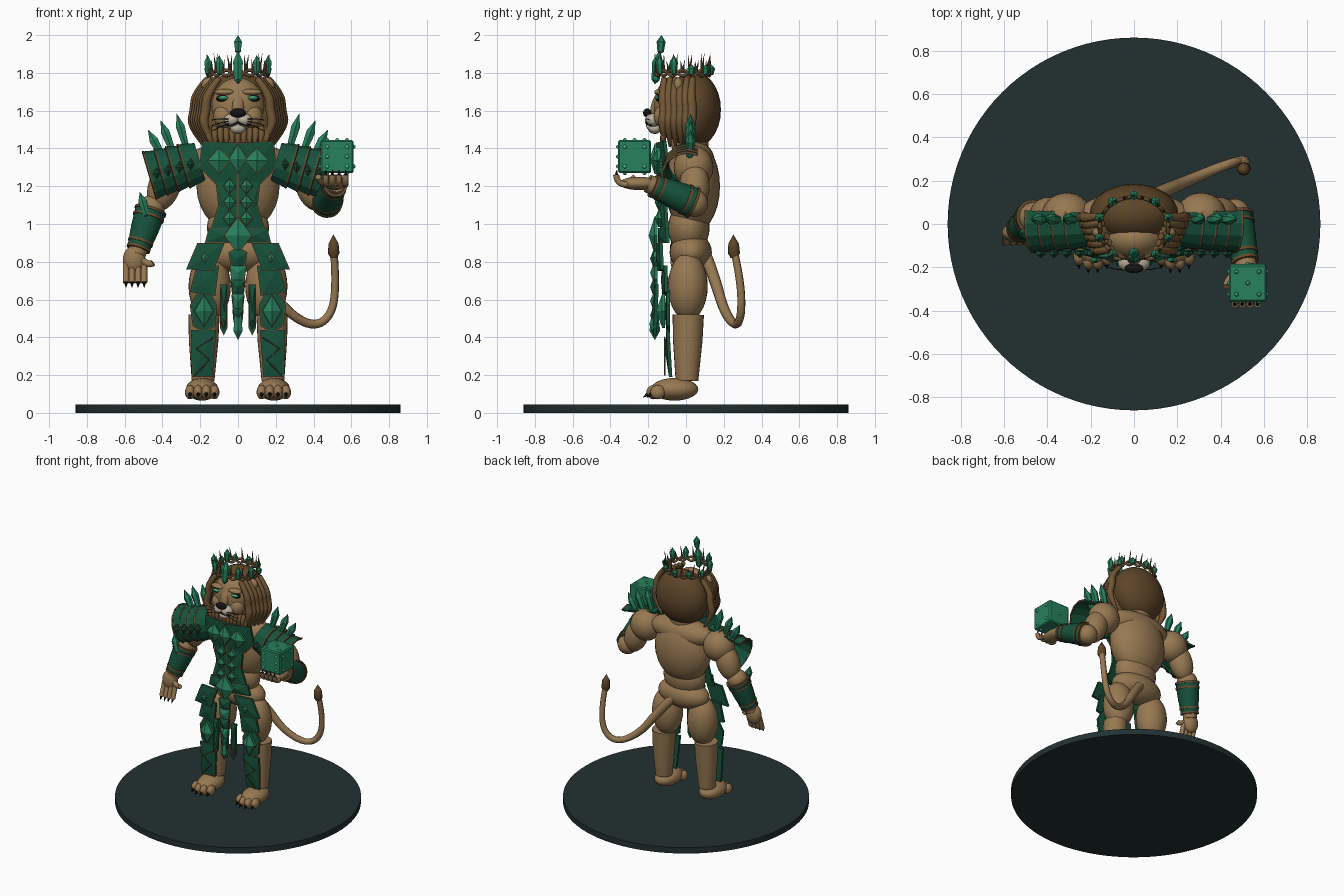
import bpy, bmesh
from math import sin, cos, pi, radians
from mathutils import Vector, Matrix

cube = bpy.data.objects.get("Cube")
if cube:
    bpy.data.objects.remove(cube, do_unlink=True)


def material(name, *rgb):
    mat = bpy.data.materials.new(name)
    mat.use_nodes = True
    mat.diffuse_color = (*rgb, 1)
    shader = next(n for n in mat.node_tree.nodes if n.type == 'BSDF_PRINCIPLED')
    shader.inputs["Base Color"].default_value = (*rgb, 1)
    return mat


FUR = material("tan_fur", .31, .19, .085)
MANE = material("dark_mane", .11, .06, .022)
LOCK = material("brown_lock", .17, .095, .035)
ARMOUR = material("dark_green_armour", .008, .085, .045)
GEM = material("green_crystal", .02, .22, .11)
GLOW = material("bright_green", .06, .48, .24)
BRONZE = material("bronze_trim", .12, .07, .028)
BLACK = material("black_claw", .008, .007, .006)
CREAM = material("cream_muzzle", .48, .42, .32)
SLATE = material("slate_base", .016, .03, .031)


def finish(name, bm, *mats, smooth=True):
    mesh = bpy.data.meshes.new(name)
    bm.to_mesh(mesh)
    bm.free()
    for mat in mats:
        mesh.materials.append(mat)
    if smooth:
        mesh.shade_smooth()
        mesh.set_sharp_from_angle(angle=radians(35))
    obj = bpy.data.objects.new(name, mesh)
    bpy.context.scene.collection.objects.link(obj)
    return obj


def ball(name, centre, radii, mat, axis=(0, 0, 1), segments=28):
    turn = Vector(axis).to_track_quat('Z', 'Y').to_matrix().to_4x4()
    bm = bmesh.new()
    bmesh.ops.create_uvsphere(bm, u_segments=segments, v_segments=segments // 2, radius=1,
                              matrix=Matrix.Translation(centre) @ turn @ Matrix.Diagonal((*radii, 1)))
    return finish(name, bm, mat)


def lathe(name, start, end, profile, mat, sides=24, arc=None, smooth=True):
    """Sweep (position, radius) pairs around an axis; an arc in degrees makes an open shell."""
    start, axis = Vector(start), Vector(end) - Vector(start)
    d = axis.normalized()
    u = Vector((1, 0, 0)) if abs(d.y) > .8 else Vector((0, -1, 0))
    u = (u - d * u.dot(d)).normalized()
    v = d.cross(u)
    if v.z < 0:
        v = -v
    low, high = (radians(a) for a in (arc or (0, 360)))
    bm = bmesh.new()
    angles = [low + (high - low) * i / sides for i in range(sides + bool(arc))]
    rings = [[bm.verts.new(start + axis * t + (u * cos(a) + v * sin(a)) * r) for a in angles]
             for t, r in profile]
    count = len(angles)
    for a, b in zip(rings, rings[1:]):
        for i in range(sides):
            j = (i + 1) % count
            bm.faces.new((a[i], a[j], b[j], b[i]))
    if not arc:
        for ring, (t, r) in ((rings[0], profile[0]), (rings[-1], profile[-1])):
            if r > 0:
                bm.faces.new(ring)
    bmesh.ops.remove_doubles(bm, verts=bm.verts, dist=1e-5)
    bmesh.ops.recalc_face_normals(bm, faces=bm.faces)
    obj = finish(name, bm, mat, smooth=smooth)
    if arc:
        obj.modifiers.new("thickness", 'SOLIDIFY').thickness = .012
    return obj


def crystal(name, base, tip, r, mat=GEM):
    return lathe(name, base, tip, [(0, 0), (.12, r * .7), (.65, r), (1, 0)], mat, 6, smooth=False)


def spike(name, base, tip, r, mat=BLACK):
    return lathe(name, base, tip, [(0, r), (1, 0)], mat, 8)


def strand(name, points, radii, mat, cyclic=False, kind='NURBS'):
    curve = bpy.data.curves.new(name, 'CURVE')
    curve.dimensions, curve.bevel_depth, curve.bevel_resolution = '3D', 1, 2
    curve.use_fill_caps, curve.resolution_u = True, 6
    line = curve.splines.new(kind)
    line.points.add(len(points) - 1)
    for i, (p, co) in enumerate(zip(line.points, points)):
        p.co = (*co, 1)
        p.radius = radii if isinstance(radii, float) else radii[i]
    line.order_u, line.use_endpoint_u, line.use_cyclic_u = 3, not cyclic, cyclic
    curve.materials.append(mat)
    obj = bpy.data.objects.new(name, curve)
    bpy.context.scene.collection.objects.link(obj)
    return obj


def plate(name, outline, y, mat=ARMOUR, bulge=.012, side=1, wrap=0, lean=0, rim=.006, thick=.018):
    """Front-facing faceted plate with a bronze rim."""
    middle = sum(z for x, z in outline) / len(outline)
    bm = bmesh.new()
    place = lambda x, z, off: bm.verts.new((x * side, y + off + wrap * abs(x) + lean * (z - middle), z))
    front = [place(x, z, -thick) for x, z in outline]
    back = [place(x, z, 0) for x, z in outline]
    face = bm.faces.new(front)
    bm.faces.new(back[::-1])
    for i in range(len(front)):
        bm.faces.new((front[i - 1], back[i - 1], back[i], front[i]))
    bmesh.ops.recalc_face_normals(bm, faces=bm.faces)
    for f in bmesh.ops.inset_individual(bm, faces=[face], thickness=rim)['faces']:
        f.material_index = 1
    bmesh.ops.poke(bm, faces=[face], offset=bulge)
    return finish(name, bm, mat, BRONZE, smooth=False)


def diamond(name, x, z, w, h, y, bulge=.025, mat=GEM):
    return plate(name, [(x - w, z), (x, z + h), (x + w, z), (x, z - h)], y, mat, bulge)


# Base and torso
lathe("round_base", (0, 0, 0), (0, 0, .045), [(0, .86), (1, .86)], SLATE, 96)
ball("chest", (0, .035, 1.2), (.22, .145, .25), FUR)
ball("upper_back", (0, .04, 1.34), (.26, .11, .1), FUR)
ball("waist", (0, .015, .98), (.165, .11, .14), FUR)
ball("pelvis", (0, .025, .85), (.205, .112, .105), FUR)
ball("neck", (0, .02, 1.43), (.11, .1, .1), FUR)

for s, label in ((1, "left_"), (-1, "right_")):
    def at(x, y, z):
        return (s * x, y, z)
    # Legs and paws
    ball(label + "thigh", at(.15, .01, .67), (.112, .105, .18), FUR)
    lathe(label + "lower_leg", at(.185, .005, .17), at(.18, .012, .52), [(0, .06), (.6, .078), (1, .083)], FUR)
    ball(label + "foot", at(.19, -.06, .125), (.085, .125, .06), FUR)
    for i in range(4):
        x = .125 + .043 * i
        y = -.15 - .02 * (i in (1, 2))
        ball(label + "toe", at(x, y, .11), (.027, .04, .038), FUR, segments=16)
        spike(label + "toe_claw", at(x, y - .025, .105), at(x, y - .06, .08), .014)
    # Leg armour
    plate(label + "shin_guard", [(.115, .44), (.25, .44), (.245, .19), (.135, .19)], -.08, side=s, lean=-.06)
    strand(label + "shin_inlay", [at(x, -.112, z) for x, z in ((.13, .4), (.22, .34), (.15, .28), (.23, .2))],
           .004, BRONZE, kind='POLY')
    plate(label + "knee_guard", [(.11, .57), (.15, .65), (.21, .65), (.255, .57), (.24, .46), (.18, .42), (.12, .46)],
          -.085, side=s)
    diamond(label + "knee_gem", s * .18, .54, .055, .09, -.11, .03)
    plate(label + "lower_tasset", [(.1, .78), (.22, .78), (.255, .64), (.12, .62)], -.12, side=s, wrap=.1)
    plate(label + "upper_tasset", [(.07, .9), (.215, .9), (.275, .76), (.13, .75)], -.145, side=s, wrap=.1)
    diamond(label + "tasset_gem", s * .175, .825, .02, .03, -.155, .008)
    plate(label + "hanging_strip", [(.055, .68), (.095, .68), (.095, .45), (.075, .41), (.055, .45)], -.15,
          side=s, lean=.04)
    diamond(label + "strip_gem", s * .075, .47, .013, .035, -.165, .012)
    # Torso armour
    plate(label + "breastplate", [(0, 1.43), (.19, 1.44), (.205, 1.3), (.12, 1.21), (0, 1.22)], -.13, side=s,
          wrap=.2, lean=-.1)
    plate(label + "corset", [(0, 1.24), (.12, 1.24), (.105, 1.1), (.16, .92), (0, .92)], -.12, side=s, wrap=.2)
    plate(label + "belt", [(0, .98), (.155, .98), (.175, .9), (0, .9)], -.13, side=s, wrap=.25)
    diamond(label + "chest_gem", s * .1, 1.335, .065, .07, -.135)
    for i in range(3):
        diamond(label + "belly_gem", s * .045, 1.2 - .085 * i, .038, .045, -.13, .018)
    # Shoulders, upper arms and layered pauldrons
    ball(label + "shoulder", at(.31, .04, 1.3), (.115, .105, .115), FUR)
    ball(label + "upper_arm", at(.39, .045, 1.2), (.08, .085, .135), FUR, at(-.35, 0, 1))
    for i in range(4):
        x, z = .2 + .06 * i, 1.325 - .016 * i
        r = .108 + .004 * i
        ends = at(x, .005, z), at(x + .085, .005, z - .025)
        lathe(label + "pauldron_lame", *ends, [(0, r), (1, r + .018)], ARMOUR, 7, (-65, 115), False)
        lathe(label + "pauldron_trim", *ends, [(.93, r + .019), (1.03, r + .022)], BRONZE, 7, (-65, 115), False)
        diamond(label + "pauldron_gem", s * (x + .05), z - .01, .022, .035, -.125, .015, ARMOUR)
    for base, tip in (((.27, 1.39), (.325, 1.585)), ((.34, 1.37), (.41, 1.55)), ((.39, 1.34), (.477, 1.5))):
        crystal(label + "shoulder_crystal", at(base[0], .02, base[1]), at(tip[0], .025, tip[1]), .027)
    # Face sides, ears, eyes and whiskers
    ball(label + "ear", at(.155, -.04, 1.735), (.038, .025, .04), FUR)
    ball(label + "eye_rim", at(.075, -.138, 1.664), (.042, .022, .019), BLACK, segments=16)
    ball(label + "eye", at(.077, -.146, 1.667), (.03, .02, .011), GLOW, segments=16)
    ball(label + "brow", at(.07, -.138, 1.698), (.055, .03, .018), FUR)
    ball(label + "cheek", at(.075, -.12, 1.57), (.055, .05, .06), FUR)
    ball(label + "muzzle", at(.033, -.175, 1.55), (.042, .042, .035), CREAM)
    strand(label + "mouth", [at(0, -.212, 1.54), at(.025, -.21, 1.52), at(.065, -.185, 1.525)], .004, BLACK)
    for i in range(3):
        strand(label + "whisker", [at(.045, -.21, 1.555 - .012 * i), at(.09, -.215, 1.56 - .02 * i),
                                   at(.14, -.19, 1.55 - .03 * i)], .0022, BLACK)
    # Side mane locks
    for row in range(6):
        y, w = -.115 + .03 * row, .012 * row
        strand(label + "mane_lock", [at(.1 + w, y, 1.77), at(.165 + w, y - .01, 1.69), at(.17 + w, y, 1.6),
                                     at(.19 + w, y - .01, 1.52), at(.12 + w, y, 1.41)],
               [.016, .024, .026, .025, .006], LOCK)

# Head, muzzle and mane
ball("back_mane", (0, .045, 1.605), (.205, .14, .2), MANE)
ball("front_mane", (0, -.01, 1.58), (.205, .095, .18), LOCK)
ball("face", (0, -.07, 1.625), (.14, .1, .15), FUR)
ball("nose_bridge", (0, -.145, 1.64), (.036, .035, .08), FUR, (0, .4, 1))
ball("nose", (0, -.205, 1.588), (.043, .022, .024), BLACK)
ball("chin", (0, -.165, 1.505), (.04, .035, .028), CREAM)
for i in range(-5, 6):
    x = .028 * i
    strand("beard_lock", [(x * 1.1, -.1, 1.51), (x * 1.15, -.135, 1.46), (x, -.115, 1.385 + abs(x) * .25)],
           [.016, .021, .005], LOCK)

# Thorned crown
def crown_point(a, z, spread=1):
    return (.16 * spread * sin(a), -.018 - .143 * spread * cos(a), z)


for phase in (0, pi):
    strand("crown_band", [crown_point(i * pi / 16, 1.8 + .02 * cos(i * pi / 2 + phase)) for i in range(32)],
           .009, BRONZE, True)
for i in range(24):
    a = i * pi / 12
    spike("crown_thorn", crown_point(a, 1.8), crown_point(a + .08, 1.87 + .035 * (i % 2), 1.06), .009, BRONZE)
for i in range(10):
    a = i * pi / 5
    h = .11 if i in (1, 2, 8, 9) else .06
    if i:
        crystal("crown_gem", crown_point(a, 1.785, 1.03), crown_point(a, 1.785 + h, 1.06), .022)
crystal("crown_centre_gem", (0, -.165, 1.74), (0, -.14, 1.92), .03)
crystal("crown_tip_gem", (0, -.135, 1.9), (0, -.13, 2), .024)

# Centre gems and hanging centre strip
diamond("sternum_gem", 0, 1.345, .05, .08, -.15)
diamond("belt_gem", 0, .94, .075, .1, -.15, .03)
for i in range(5):
    z, w = .82 - .075 * i, .05 - .005 * i
    plate("centre_strip", [(-w, z + .03), (0, z + .06), (w, z + .03), (w * .8, z - .04), (0, z - .07),
                           (-w * .8, z - .04)], -.15, GEM if i % 2 else ARMOUR, .022)
crystal("centre_strip_tip", (0, -.165, .53), (0, -.165, .385), .028)


# Forearms with bracers
def forearm(label, elbow, wrist):
    ball(label + "elbow", elbow, (.072, .072, .072), FUR)
    lathe(label + "forearm", elbow, wrist, [(0, .065), (1.1, .048)], FUR)
    lathe(label + "bracer", elbow, wrist, [(.05, .082), (.5, .074), (.95, .06)], ARMOUR, 16)
    for t, r in ((.05, .086), (.2, .084), (.8, .068), (.95, .064)):
        lathe(label + "bracer_ring", elbow, wrist, [(t - .03, r), (t + .03, r)], BRONZE, 24)


forearm("right_", (-.46, .03, 1.08), (-.53, -.025, .86))
forearm("left_", (.465, .045, 1.11), (.515, -.18, 1.205))
crystal("bracer_crystal", (-.48, -.05, 1.03), (-.52, -.04, 1.17), .026)

# Hands, fingers and claws
ball("right_palm", (-.55, -.04, .81), (.06, .042, .075), FUR)
ball("left_palm", (.517, -.25, 1.215), (.06, .105, .035), FUR)
for i in range(4):
    x = -.593 + .032 * i
    strand("right_finger", [(x, -.05, .79), (x, -.07, .73), (x, -.085, .69)], .017, FUR)
    spike("right_claw", (x, -.085, .695), (x, -.1, .66), .012)
    x = .465 + .035 * i
    strand("left_finger", [(x, -.31, 1.21), (x, -.365, 1.205), (x, -.37, 1.26)], .016, FUR)
    spike("left_claw", (x, -.37, 1.25), (x, -.365, 1.29), .012)
strand("right_thumb", [(-.52, -.05, .82), (-.475, -.06, .775), (-.45, -.065, .795)], .018, FUR)
strand("left_thumb", [(.47, -.22, 1.21), (.43, -.26, 1.22), (.425, -.29, 1.25)], .017, FUR)

# Die with raised pips
centre, half = Vector((.525, -.272, 1.357)), .087
bm = bmesh.new()
bmesh.ops.create_cube(bm, size=half * 2, matrix=Matrix.Translation(centre))
finish("die", bm, GEM, smooth=False).modifiers.new("edge", 'BEVEL').width = .008
corners = [(a, b) for a in (-1, 1) for b in (-1, 1)]
six = corners + [(-1, 0), (1, 0)]
five = corners + [(0, 0)]
sides = (((0, -1, 0), six), ((0, 1, 0), [(0, 0)]), ((0, 0, 1), five), ((0, 0, -1), corners[1:3]),
         ((1, 0, 0), corners), ((-1, 0, 0), corners[1:3] + [(0, 0)]))
for normal, pips in sides:
    n = Vector(normal)
    u = Vector((n.y, n.z, n.x))
    v = n.cross(u)
    if n.y:
        u, v = Vector((1, 0, 0)), Vector((0, 0, 1))
    for a, b in pips:
        ball("die_pip", centre + n * half + (u * a + v * b) * half * .6, (.011,) * 3, GLOW, segments=10)

# Tail with tuft
strand("tail", [(.03, .1, .84), (.13, .15, .72), (.25, .2, .54), (.4, .265, .45), (.5, .295, .52),
                (.52, .29, .7), (.507, .255, .86)], [.034, .032, .027, .023, .022, .021, .02], FUR)
lathe("tail_tuft", (.507, .255, .82), (.505, .25, .945), [(0, .018), (.2, .032), (.6, .028), (1, 0)], MANE, 10)
